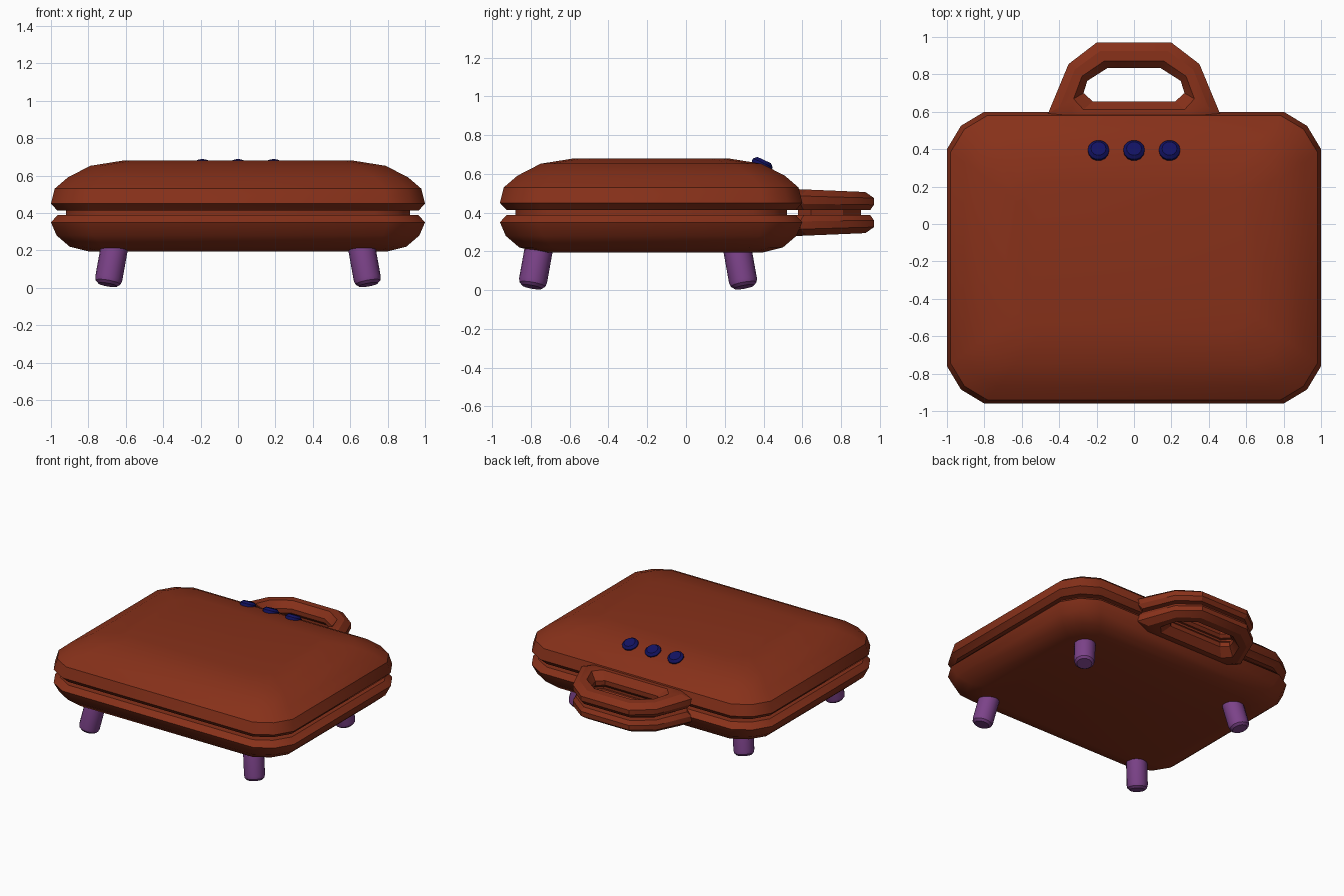
import bpy, bmesh, math
from mathutils import Vector

if "Cube" in bpy.data.objects:
    bpy.data.objects.remove(bpy.data.objects["Cube"])


def material(name, rgb):
    m = bpy.data.materials.new(name)
    m.diffuse_color = (*rgb, 1)
    m.use_nodes = True
    m.node_tree.nodes["Principled BSDF"].inputs["Base Color"].default_value = m.diffuse_color
    return m


RED = material("rust_red", (0.24, 0.03, 0.01))
PURPLE = material("purple", (0.2, 0.055, 0.25))
NAVY = material("navy", (0.006, 0.006, 0.12))


def loft(name, rings, mat, angle=35, closed=False):
    """Skin equal-length rings; cap the ends, or join last to first."""
    bm = bmesh.new()
    vs = [[bm.verts.new(p) for p in r] for r in rings]
    n = len(vs[0])
    pairs = list(zip(vs, vs[1:])) + ([(vs[-1], vs[0])] if closed else [])
    for a, b in pairs:
        for i in range(n):
            j = (i + 1) % n
            bm.faces.new((a[i], a[j], b[j], b[i]))
    if not closed:
        bm.faces.new(vs[0])
        bm.faces.new(vs[-1])
    bmesh.ops.recalc_face_normals(bm, faces=bm.faces)
    me = bpy.data.meshes.new(name)
    bm.to_mesh(me)
    bm.free()
    me.materials.append(mat)
    ob = bpy.data.objects.new(name, me)
    bpy.context.collection.objects.link(ob)
    bpy.ops.object.select_all(action='DESELECT')
    ob.select_set(True)
    bpy.context.view_layer.objects.active = ob
    bpy.ops.object.shade_smooth_by_angle(angle=math.radians(angle))
    return ob


# Body: rounded rectangle outline, stacked at (inset, z)
CY, HY = -0.18, 0.78
CORNER = [(1, 0.58), (0.925, 0.705), (0.8, 0.78)]
OUTLINE = (CORNER + [(-x, y) for x, y in CORNER[::-1]]
           + [(-x, -y) for x, y in CORNER] + [(x, -y) for x, y in CORNER[::-1]])


def body(name, layers):
    loft(name, [[(x * (1 - d), CY + y * (HY - d) / HY, z) for x, y in OUTLINE]
                for d, z in layers], RED)


body("lid", [(0.035, 0.412), (0, 0.45), (0.02, 0.53), (0.09, 0.59),
             (0.21, 0.652), (0.385, 0.68)])
body("base", [(0.035, 0.388), (0, 0.35), (0.03, 0.28), (0.1, 0.22), (0.2, 0.195)])
body("seam_core", [(0.08, 0.37), (0.08, 0.43)])

# Handle: outer and inner loops, section given as (outer-to-inner, z)
def mirrored(pts):
    return pts + [(-x, y) for x, y in pts[::-1]]


OUTER = mirrored([(-0.4, 0.5), (-0.46, 0.59), (-0.35, 0.855), (-0.2, 0.97)])
INNER = mirrored([(-0.22, 0.655), (-0.27, 0.70), (-0.25, 0.765), (-0.14, 0.835)])


def handle(name, section, sign):
    rings = []
    for t, h in section:
        ring = []
        for o, i in zip(OUTER, INNER):
            p = Vector(o).lerp(Vector(i), t)
            k = 1 + 0.4 * max(0, 0.95 - p.y)
            ring.append((p.x, p.y, 0.4 + sign * h * k))
        rings.append(ring)
    loft(name, rings, RED, 30, closed=True)


HALF = [(0.15, 0.012), (0, 0.04), (0, 0.075), (0.33, 0.105),
        (0.72, 0.105), (1, 0.06), (1, 0.03), (0.9, 0.012)]
handle("upper_handle", HALF, 1)
handle("lower_handle", HALF, -1)
handle("handle_core", [(0.5, -0.03), (0.5, 0.03), (0.8, 0.03), (0.8, -0.03)], 1)


def lathe(name, profile, sides, mat, loc, axis):
    """Turned part: (radius, height) along an axis direction."""
    ob = loft(name, [[(r * math.cos(2 * math.pi * i / sides),
                       r * math.sin(2 * math.pi * i / sides), h)
                      for i in range(sides)] for r, h in profile], mat)
    ob.location = loc
    ob.rotation_mode = 'QUATERNION'
    ob.rotation_quaternion = Vector(axis).to_track_quat('Z', 'Y')


# Splayed feet
for side, sx in (("left", -1), ("right", 1)):
    for end, y, sy in (("front", -0.795, -1), ("back", 0.3, 1)):
        lathe(f"{end}_{side}_foot",
              [(0.052, 0), (0.068, 0.014), (0.073, 0.035), (0.073, 0.23)],
              16, PURPLE, (sx * 0.697, y, 0.016), (-sx * 0.18, -sy * 0.18, 1))

# Buttons on the sloping back of the lid
for i, x in enumerate((-0.19, 0, 0.19)):
    lathe(f"button_{i + 1}",
          [(0.05, -0.03), (0.057, 0.005), (0.057, 0.018), (0.04, 0.034)],
          14, NAVY, (x, 0.389, 0.64), (0, 0.42, 0.9))
